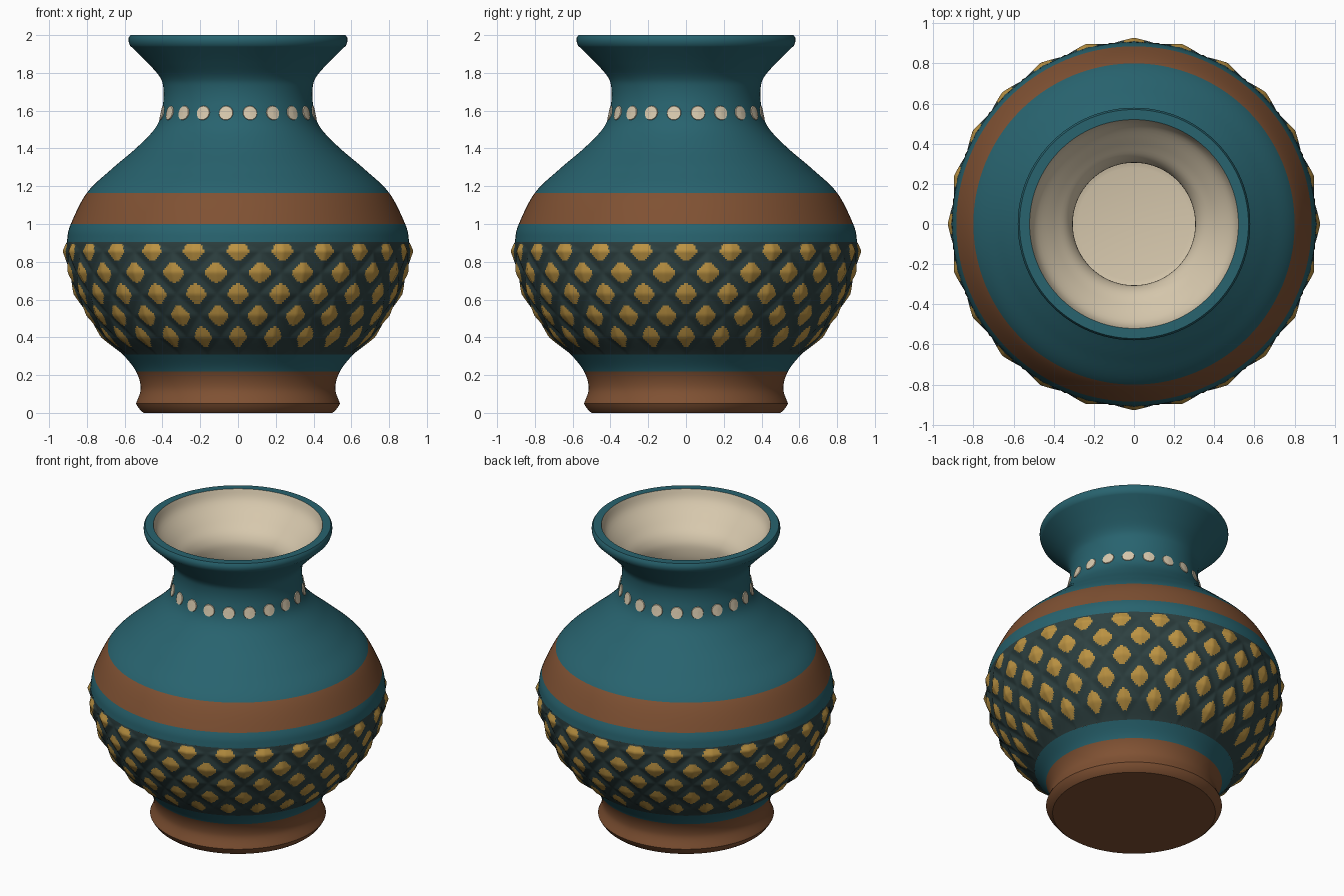
import bpy, math

if "Cube" in bpy.data.objects:
    bpy.data.objects.remove(bpy.data.objects["Cube"])

# ---- flat colours
def material(name, rgb):
    m = bpy.data.materials.new(name)
    m.diffuse_color = (*rgb, 1)
    m.use_nodes = True
    m.node_tree.nodes["Principled BSDF"].inputs["Base Color"].default_value = m.diffuse_color
    return m

MATS = [material("teal glaze", (0.021, 0.125, 0.158)),
        material("brown clay", (0.215, 0.083, 0.033)),
        material("cream", (0.68, 0.58, 0.42)),
        material("dark green", (0.027, 0.052, 0.052)),
        material("gold", (0.50, 0.29, 0.055))]
TEAL, BROWN, CREAM, DARK, GOLD = range(5)

# ---- smooth curve through a few (r, z) points
def spline(pts, steps):
    out = []
    p = [pts[0]] + pts + [pts[-1]]
    for i in range(1, len(p) - 2):
        for s in range(steps):
            t = s / steps
            out.append(tuple(0.5 * (2 * b + (c - a) * t + (2 * a - 5 * b + 4 * c - d) * t * t
                                    + (3 * b - a - 3 * c + d) * t ** 3)
                             for a, b, c, d in zip(p[i - 1], p[i], p[i + 1], p[i + 2])))
    return out + [pts[-1]]

WALL = spline([(0.54, 0.05), (0.515, 0.13), (0.54, 0.22), (0.61, 0.31), (0.70, 0.40),
               (0.785, 0.515), (0.846, 0.63), (0.885, 0.745), (0.903, 0.855), (0.904, 0.92),
               (0.885, 1.0), (0.80, 1.165), (0.67, 1.29), (0.53, 1.41), (0.43, 1.52),
               (0.398, 1.63), (0.395, 1.72), (0.415, 1.78), (0.48, 1.855), (0.572, 1.945)], 8)

def radius(z):
    for (r0, z0), (r1, z1) in zip(WALL, WALL[1:]):
        if z <= z1:
            return r0 + (r1 - r0) * (z - z0) / (z1 - z0)
    return WALL[-1][0]

def make(name, verts, faces, mats):
    me = bpy.data.meshes.new(name)
    me.from_pydata(verts, [], faces)
    for m in MATS:
        me.materials.append(m)
    me.polygons.foreach_set("material_index", mats)
    ob = bpy.data.objects.new(name, me)
    bpy.context.collection.objects.link(ob)
    bpy.ops.object.select_all(action='DESELECT')
    ob.select_set(True)
    bpy.context.view_layer.objects.active = ob
    bpy.ops.object.shade_smooth_by_angle(angle=math.radians(35))
    return ob

# ---- turned surface; bump(angle, z) adds height, rule(angle, z) picks colour
def lathe(name, prof, n, rule, bump=None, cap_start=False, cap_end=False):
    verts, faces, mats = [], [], []
    for r, z in prof:
        for j in range(n):
            a = 2 * math.pi * j / n
            q = r + (bump(a, z) if bump else 0)
            verts.append((q * math.cos(a), q * math.sin(a), z))
    for i in range(len(prof) - 1):
        zm = (prof[i][1] + prof[i + 1][1]) / 2
        for j in range(n):
            k = (j + 1) % n
            faces.append((i * n + j, i * n + k, i * n + n + k, i * n + n + j))
            mats.append(rule(2 * math.pi * (j + 0.5) / n, zm))
    if cap_start:
        faces.append(tuple(reversed(range(n))))
        mats.append(mats[0])
    if cap_end:
        faces.append(tuple(range(len(verts) - n, len(verts))))
        mats.append(mats[-1])
    return make(name, verts, faces, mats)

B0, B1 = 0.31, 0.905          # patterned band limits

# foot and lower wall
foot = [(0.50, 0.0), (0.515, 0.012), (0.532, 0.035)]
lower = foot + [p for p in WALL if p[1] < B0 - 0.002] + [(radius(B0), B0)]
lathe("foot", lower, 144, lambda a, z: BROWN if z < 0.22 else TEAL, cap_start=True)

# shoulder, neck and lip
upper = ([(radius(B1), B1)] + [p for p in WALL if p[1] > B1 + 0.002]
         + [(0.579, 1.965), (0.579, 1.985), (0.57, 2.0), (0.52, 2.0)])
lathe("shoulder_and_neck", upper, 144, lambda a, z: BROWN if 1.0 < z < 1.165 else TEAL)

# hollow inside
inner = spline([(0.52, 2.0), (0.49, 1.93), (0.40, 1.84), (0.33, 1.77), (0.305, 1.69),
                (0.33, 1.56), (0.45, 1.40), (0.70, 1.18), (0.80, 0.90), (0.73, 0.56),
                (0.52, 0.28), (0.40, 0.15), (0.28, 0.11)], 5)
lathe("inside", inner, 144, lambda a, z: CREAM, cap_end=True)

# ---- patterned band: staggered raised diamonds, gold on the tips
ROW0, DZ, ROWS, COLS = 0.857, 0.114, 5, 24

def cells(a, z):
    for row in range(ROWS):
        c = a * COLS / (2 * math.pi) - 0.5 * (row % 2)
        x = abs(c - round(c)) * 2
        yield row, x, (z - (ROW0 - row * DZ)) / DZ

def diamond_bump(a, z):
    h = 0
    for row, x, y in cells(a, z):
        if row == 0 and y > 0:
            y *= DZ / (B1 - ROW0)
        if row == ROWS - 1 and y < 0:
            y *= DZ / (ROW0 - row * DZ - B0)
        h = max(h, 1 - x - abs(y))
    return 0.025 * h

def diamond_colour(a, z):
    for row, x, y in cells(a, z):
        if x ** 1.4 + abs(y) ** 1.4 < 0.5 ** 1.4 and z < 0.897:
            return GOLD
    return DARK

band = [(radius(z), z) for z in (B0 + (B1 - B0) * i / 60 for i in range(61))]
lathe("diamond_band", band, 576, diamond_colour, diamond_bump)

# ---- ring of dots lying on the neck
verts, faces = [], []
SEG, R, ZC = 20, 0.039, 1.588
for d in range(20):
    a0 = math.radians(9 + 18 * d)
    start = len(verts)
    for f, lift in ((0, 0.007), (0.6, 0.006), (0.92, 0.005), (1, -0.002)):
        for s in range(SEG):
            t = 2 * math.pi * s / SEG
            z = ZC + R * f * math.sin(t)
            a = a0 + R * f * math.cos(t) / radius(ZC)
            r = radius(z) + lift
            verts.append((r * math.cos(a), r * math.sin(a), z))
    for k in range(3):
        for s in range(SEG):
            u = (s + 1) % SEG
            p, q = start + k * SEG, start + (k + 1) * SEG
            faces.append((p + s, q + s, q + u) if k == 0 else (p + s, q + s, q + u, p + u))
make("neck_dots", verts, faces, [CREAM] * len(faces))
